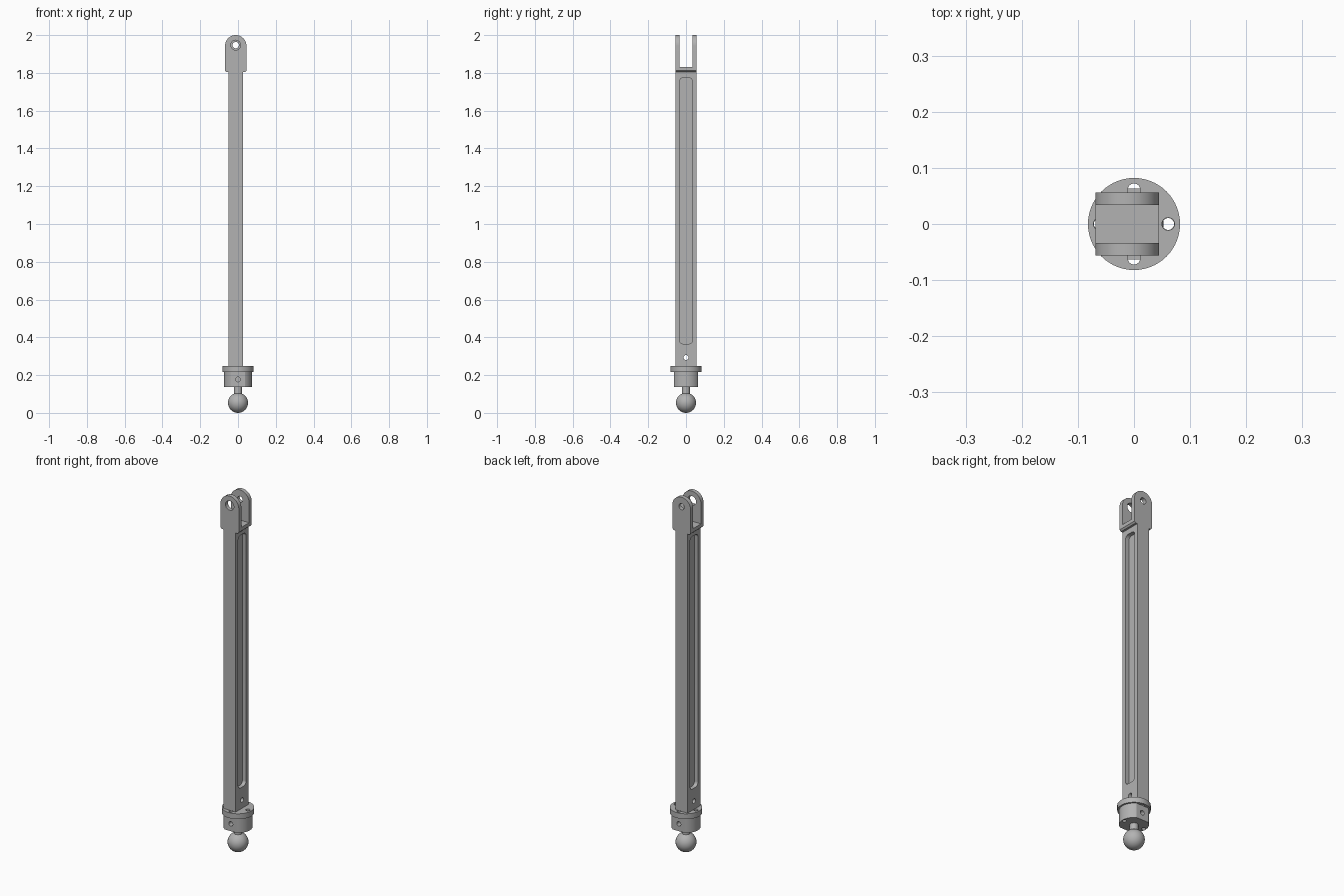
import bpy, bmesh, math
from mathutils import Matrix, Vector

cube = bpy.data.objects.get("Cube")
if cube:
    bpy.data.objects.remove(cube, do_unlink=True)

grey = bpy.data.materials.new("plain grey")
grey.use_nodes = True
grey.diffuse_color = (0.45, 0.45, 0.45, 1)
grey.node_tree.nodes["Principled BSDF"].inputs["Base Color"].default_value = grey.diffuse_color

BAR_X = -0.012      # bar and fork sit slightly off the ball axis
HALF_Y = 0.0565


def arc(cx, cy, r, start, end, n):
    """Points along an arc, angles in degrees."""
    return [(cx + r * math.cos(math.radians(start + (end - start) * i / n)),
             cy + r * math.sin(math.radians(start + (end - start) * i / n))) for i in range(n + 1)]


def circle(cx, cy, r, n=32):
    return arc(cx, cy, r, 0, 360, n)[:-1]


def box(x0, x1, y0, y1):
    return [(x0, y0), (x1, y0), (x1, y1), (x0, y1)]


def rounded_box(x0, x1, y0, y1, r):
    return (arc(x1 - r, y1 - r, r, 0, 90, 8) + arc(x0 + r, y1 - r, r, 90, 180, 8)
            + arc(x0 + r, y0 + r, r, 180, 270, 8) + arc(x1 - r, y0 + r, r, 270, 360, 8))


def finish(name, bm):
    bmesh.ops.recalc_face_normals(bm, faces=bm.faces)
    mesh = bpy.data.meshes.new(name)
    bm.to_mesh(mesh)
    bm.free()
    mesh.materials.append(grey)
    obj = bpy.data.objects.new(name, mesh)
    bpy.context.collection.objects.link(obj)
    return obj


def prism(name, outline, axis, a, b):
    """Extrude an outline along x (yz outline), y (xz) or z (xy)."""
    place = {"x": lambda u, v, w: (w, u, v),
             "y": lambda u, v, w: (u, w, v),
             "z": lambda u, v, w: (u, v, w)}[axis]
    bm = bmesh.new()
    rings = [[bm.verts.new(place(u, v, w)) for u, v in outline] for w in (a, b)]
    n = len(outline)
    bm.faces.new(rings[0])
    bm.faces.new(rings[1])
    for i in range(n):
        j = (i + 1) % n
        bm.faces.new((rings[0][i], rings[0][j], rings[1][j], rings[1][i]))
    return finish(name, bm)


def select(obj):
    bpy.ops.object.select_all(action="DESELECT")
    obj.select_set(True)
    bpy.context.view_layer.objects.active = obj


def cut(obj, outline, axis, a, b):
    cutter = prism("cutter", outline, axis, a, b)
    cutter.hide_render = True
    mod = obj.modifiers.new("cut", "BOOLEAN")
    mod.operation = "DIFFERENCE"
    mod.solver = "EXACT"
    mod.object = cutter
    select(obj)
    bpy.ops.object.modifier_apply(modifier=mod.name)
    bpy.data.objects.remove(cutter, do_unlink=True)


# Long bar with a pocket on each side and a cross hole near the foot
bar_left, bar_right = BAR_X + 0.0375, BAR_X - 0.0375
bar = prism("bar", box(bar_right, bar_left, -HALF_Y, HALF_Y), "z", 0.247, 1.806)
pocket = rounded_box(-0.035, 0.035, 0.365, 1.775, 0.022)
cut(bar, pocket, "x", bar_left - 0.022, bar_left + 0.05)
cut(bar, pocket, "x", bar_right - 0.05, bar_right + 0.022)
cut(bar, circle(0, 0.293, 0.013), "x", -0.2, 0.2)

# Fork: round-topped block, slotted through, front hole larger than back hole
R = 0.0565
outline = (arc(BAR_X, 2 - R, R, 0, 180, 32)
           + [(BAR_X - R, 1.812), (BAR_X - R + 0.008, 1.804),
              (BAR_X + R - 0.008, 1.804), (BAR_X + R, 1.812)])
fork = prism("fork", outline, "y", -HALF_Y, HALF_Y)
cut(fork, box(-0.034, 0.034, 1.832, 2.1), "x", -0.2, 0.2)
cut(fork, circle(BAR_X, 1.947, 0.026), "y", -0.1, 0)
cut(fork, circle(BAR_X, 1.947, 0.017), "y", 0, 0.1)

# Round flange with four holes
flange = prism("flange", circle(0, 0, 0.082, 64), "z", 0.217, 0.247)
for x, y in ((1, 0), (0, 1), (-1, 0), (0, -1)):
    cut(flange, circle(0.061 * x, 0.061 * y, 0.0112), "z", 0.1, 0.3)

# Collar: cylinder with flats front and back, a blind hole in each flat
FLAT, CR = 0.0635, 0.073
edge = math.degrees(math.asin(FLAT / CR))
collar = prism("collar", arc(0, 0, CR, -edge, edge, 24) + arc(0, 0, CR, 180 - edge, 180 + edge, 24),
               "z", 0.136, 0.217)
for s in (-1, 1):
    cut(collar, circle(0.061 * s, 0, 0.0105), "z", 0.1, 0.3)
    cut(collar, circle(0, 0.177, 0.0125), "y", *sorted((s * 0.035, s * 0.1)))

# Ball stud
stem = prism("ball_stem", circle(0, 0, 0.021), "z", 0.09, 0.137)
bm = bmesh.new()
bmesh.ops.create_uvsphere(bm, u_segments=48, v_segments=24, radius=0.053,
                          matrix=Matrix.Translation(Vector((0, 0, 0.053))))
ball = finish("ball", bm)

for part in (bar, fork, flange, collar, stem, ball):
    select(part)
    bpy.ops.object.shade_smooth_by_angle(angle=math.radians(30))
